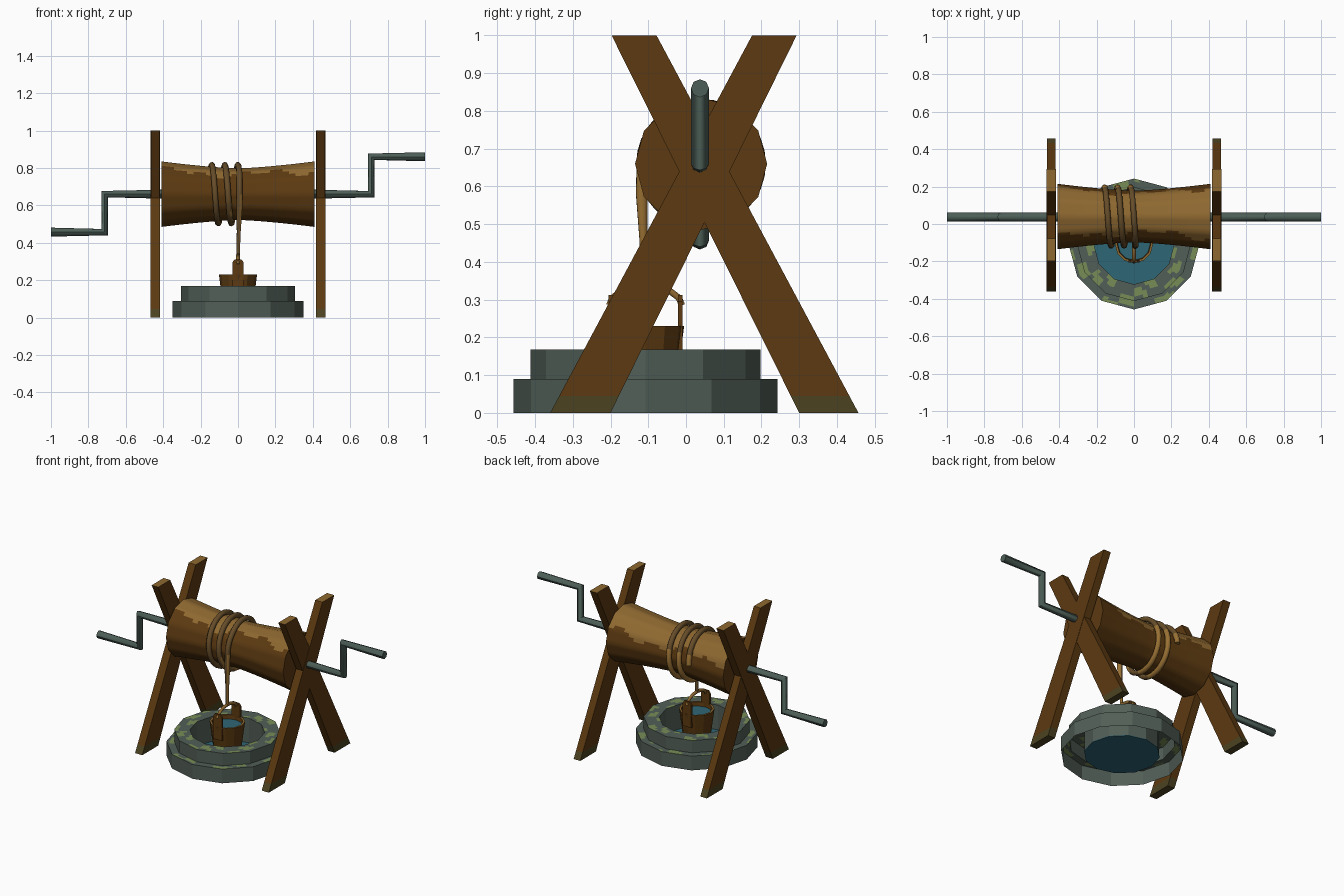
import bpy, bmesh, math
from mathutils import Vector

if "Cube" in bpy.data.objects:
    bpy.data.objects.remove(bpy.data.objects["Cube"])

def lin(c):
    return c / 12.92 if c <= 0.04045 else ((c + 0.055) / 1.055) ** 2.4

def mat(name, r, g, b):
    m = bpy.data.materials.new(name)
    m.diffuse_color = (lin(r), lin(g), lin(b), 1)
    m.use_nodes = True
    m.node_tree.nodes["Principled BSDF"].inputs["Base Color"].default_value = m.diffuse_color
    return m

WOOD = mat("brown wood", 0.36, 0.225, 0.065)
PALE = mat("pale wood", 0.56, 0.41, 0.19)
DAMP = mat("damp wood", 0.30, 0.26, 0.13)
STONE = mat("grey stone", 0.32, 0.37, 0.34)
MOSS = mat("green moss", 0.47, 0.55, 0.34)
WATER = mat("blue water", 0.18, 0.40, 0.46)
IRON = mat("grey iron", 0.30, 0.37, 0.34)
ROPE = mat("dark rope", 0.40, 0.30, 0.16)
TAN = mat("tan rope", 0.60, 0.44, 0.20)

CY, CZ = 0.04, 0.66      # drum axis
WY = -0.107              # well centre

def finish(name, bm, mats, rule=None):
    bm.normal_update()
    if rule:
        for f in bm.faces:
            f.material_index = rule(f.calc_center_median(), f.normal)
    me = bpy.data.meshes.new(name)
    bm.to_mesh(me)
    bm.free()
    return add(name, me, mats)

def add(name, me, mats):
    for m in mats:
        me.materials.append(m)
    ob = bpy.data.objects.new(name, me)
    bpy.context.collection.objects.link(ob)
    return ob

def lathe(profile, n, sub, place):
    """Turn (radius, height) points into an n-sided solid, each side cut in sub parts."""
    bm = bmesh.new()
    rings = []
    for r, h in profile:
        ring = []
        for i in range(n * sub):
            a = 2 * math.pi * i / (n * sub)
            local = a % (2 * math.pi / n) if i % sub else 0
            rr = r * math.cos(math.pi / n) / math.cos(local - math.pi / n)
            ring.append(bm.verts.new(place(rr * math.cos(a), rr * math.sin(a), h)))
        rings.append(ring)
    for p, q in zip(rings, rings[1:]):
        for i in range(len(p)):
            j = (i + 1) % len(p)
            bm.faces.new((p[i], p[j], q[j], q[i]))
    bmesh.ops.remove_doubles(bm, verts=bm.verts, dist=1e-5)
    bmesh.ops.recalc_face_normals(bm, faces=bm.faces)
    return bm

def prism(points, offset):
    bm = bmesh.new()
    f = bm.faces.new([bm.verts.new(p) for p in points])
    new = bmesh.ops.extrude_face_region(bm, geom=[f])["geom"]
    bmesh.ops.translate(bm, vec=offset, verts=[v for v in new if isinstance(v, bmesh.types.BMVert)])
    bmesh.ops.recalc_face_normals(bm, faces=bm.faces)
    return bm

def tube(name, points, radius, mats, rule=None, res=2):
    """Rod along (x, y, z, radius factor) points."""
    cu = bpy.data.curves.new(name + " path", "CURVE")
    cu.dimensions = "3D"
    cu.bevel_depth, cu.bevel_resolution, cu.use_fill_caps = radius, res, True
    sp = cu.splines.new("POLY")
    sp.points.add(len(points) - 1)
    for p, (x, y, z, k) in zip(sp.points, points):
        p.co = (x, y, z, 1)
        p.radius = k
    tmp = bpy.data.objects.new(name + " path", cu)
    bpy.context.collection.objects.link(tmp)
    dg = bpy.context.evaluated_depsgraph_get()
    me = bpy.data.meshes.new_from_object(tmp.evaluated_get(dg))
    bpy.data.objects.remove(tmp)
    bm = bmesh.new()
    bm.from_mesh(me)
    bmesh.ops.recalc_face_normals(bm, faces=bm.faces)
    return finish(name, bm, mats, rule)

def smooth(ob, deg):
    bpy.ops.object.select_all(action="DESELECT")
    ob.select_set(True)
    bpy.context.view_layer.objects.active = ob
    bpy.ops.object.shade_smooth_by_angle(angle=math.radians(deg))

# crossed legs, damp at the foot and pale on the cut top
def leg_rule(c, n):
    if n.z > 0.9:
        return 1
    return 2 if c.z < 0.045 else 0

legs = {"front": [(-0.36, 0), (-0.20, 0), (0.293, 1), (0.175, 1)],
        "back": [(0.30, 0), (0.457, 0), (-0.078, 1), (-0.197, 1)]}
for side, s in (("left", -1), ("right", 1)):
    for label, pts in legs.items():
        thick, x0 = (0.050, 0.418) if label == "front" else (0.046, 0.420)
        bm = prism([(s * x0, y, z) for y, z in pts], (s * thick, 0, 0))
        bmesh.ops.bisect_plane(bm, geom=bm.verts[:] + bm.edges[:] + bm.faces[:],
                               plane_co=(0, 0, 0.045), plane_no=(0, 0, 1))
        finish(f"{side}_{label}_leg", bm, [WOOD, PALE, DAMP], leg_rule)

# winding drum with a narrow waist, pale on its upper back
def drum_rule(c, n):
    if abs(n.x) > 0.9:
        return 0
    a = math.degrees(math.atan2(c.y - CY, c.z - CZ))
    wob = 8 * math.sin(c.x * 13) + 5 * math.sin(c.x * 31 + 1)
    return 1 if -40 + wob < a < 65 + wob else 0

prof = [(0, -0.41)]
for i in range(25):
    x = -0.41 + 0.82 * i / 24
    prof.append((0.138 + 0.037 * abs(x / 0.41) ** 1.4, x))
prof.append((0, 0.41))
drum = finish("drum", lathe(prof, 12, 4, lambda u, v, h: (h, CY + u, CZ + v)),
              [WOOD, PALE], drum_rule)
smooth(drum, 40)

# cranks on both ends, one up and one down
for side, s, z in (("left", -1, 0.457), ("right", 1, 0.86)):
    rod = [(0.40, CZ), (0.713, CZ), (0.713, z), (1.0, z)]
    smooth(tube(f"{side}_crank", [(s * x, 0.037, h, 1) for x, h in rod], 0.024, [IRON]), 46)

# rope wound round the drum, then hanging to the bucket
path = []
for i in range(81):
    p = -0.5 * math.pi + 5 * math.pi * i / 80
    path.append((min(-0.14 + 0.0111 * p, 0.008), CY - 0.156 * math.sin(p),
                 CZ + 0.156 * math.cos(p), 1))
path += [(0.007, -0.117, 0.58, 1.05), (0.004, -0.113, 0.46, 0.7), (0, -0.108, 0.33, 0.6)]

def rope_rule(c, n):
    hanging = c.z < 0.64 and c.y < -0.08 and abs(c.x) < 0.04
    if hanging:
        return 1 if n.x > 0.4 else 0
    return 1 if c.y > 0.02 and c.z < CZ + 0.06 else 0

smooth(tube("rope", path, 0.016, [ROPE, TAN], rope_rule), 60)

# stepped stone well ring with patches of moss on its ledges
def well_rule(c, n):
    if abs(n.z) < 0.5:
        return 0
    a = math.atan2(c.y - WY, c.x)
    r = math.hypot(c.x, c.y - WY)
    return 1 if math.sin(7 * a + 45 * r) + 0.9 * math.sin(13 * a - 70 * r + 1) > 0.45 else 0

well = [(0.35, 0), (0.35, 0.09), (0.335, 0.09), (0.32, 0.09), (0.305, 0.09), (0.305, 0.168),
        (0.282, 0.168), (0.26, 0.168), (0.237, 0.168), (0.215, 0.168), (0.215, 0.01)]
at_well = lambda u, v, h: (u, WY + v, h)
finish("well_ring", lathe(well, 12, 6, at_well), [STONE, MOSS], well_rule)
finish("well_water", lathe([(0, 0.012), (0.217, 0.012), (0.217, 0.008), (0, 0.008)], 12, 1, at_well), [WATER])

# bucket with a pale rim, filled with water
pail = [(0, 0.06), (0.08, 0.06), (0.102, 0.23), (0.09, 0.23), (0.085, 0.19), (0, 0.19)]
finish("bucket", lathe(pail, 12, 1, at_well), [WOOD, PALE],
       lambda c, n: 1 if n.z > 0.9 and c.z > 0.22 else 0)
finish("bucket_water", lathe([(0, 0.205), (0.0865, 0.205), (0.0865, 0.201), (0, 0.201)], 12, 1, at_well), [WATER])

# bucket ears and arched handle
ear = [(-0.03, 0.15), (0.03, 0.15), (0.03, 0.295), (0.018, 0.312), (-0.018, 0.312), (-0.03, 0.295)]
for side, s in (("front", -1), ("back", 1)):
    y = WY + s * 0.086
    finish(f"{side}_bucket_ear", prism([(x, y, z) for x, z in ear], (0, s * 0.012, 0)), [WOOD])
arch = [(0, WY - 0.096 * math.cos(t), 0.285 + 0.05 * math.sin(t), 1)
        for t in (math.pi * i / 8 for i in range(9))]
tube("bucket_handle", arch, 0.010, [PALE], res=1)
